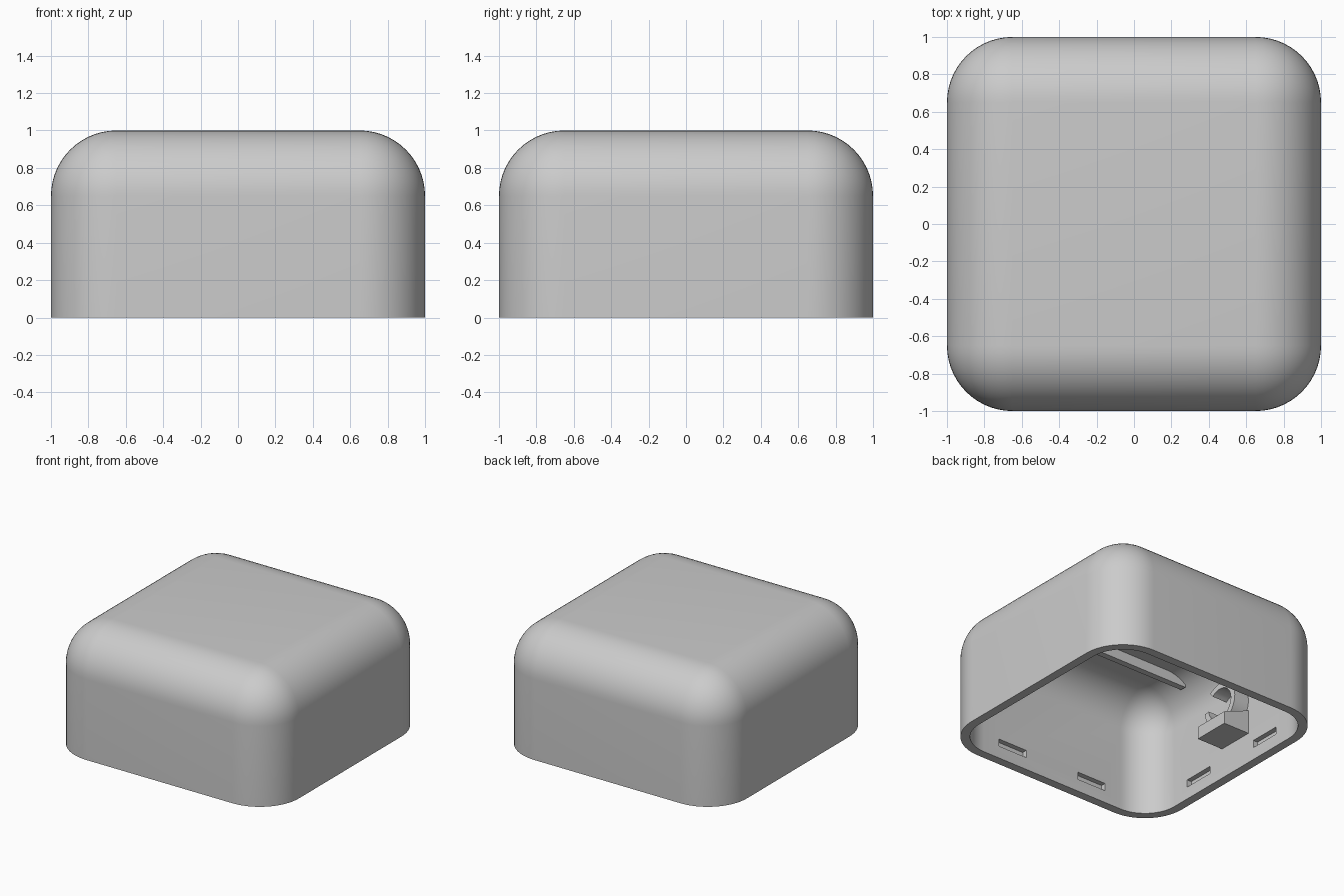
import bpy
import bmesh
import math
from mathutils import Vector

default = bpy.data.objects.get("Cube")
if default:
    bpy.data.objects.remove(default, do_unlink=True)

WALL = 0.07
INNER = 1 - WALL

grey = bpy.data.materials.new("light grey plastic")
grey.use_nodes = True
colour = (0.6, 0.6, 0.6, 1)
grey.diffuse_color = colour
grey.node_tree.nodes["Principled BSDF"].inputs["Base Color"].default_value = colour


def make_object(name, bm):
    bmesh.ops.recalc_face_normals(bm, faces=bm.faces)
    mesh = bpy.data.meshes.new(name)
    bm.to_mesh(mesh)
    bm.free()
    mesh.materials.append(grey)
    obj = bpy.data.objects.new(name, mesh)
    bpy.context.collection.objects.link(obj)
    return obj


def add_box(bm, low, high):
    low, high = Vector(low), Vector(high)
    verts = bmesh.ops.create_cube(bm, size=1)["verts"]
    for v in verts:
        v.co = (low + high) / 2 + v.co * (high - low)
    return verts


def rounded_block(name, half, bottom, top, radius):
    """Square block with every edge rounded except those around its base."""
    bm = bmesh.new()
    add_box(bm, (-half, -half, bottom), (half, half, top))
    edges = [e for e in bm.edges if max(v.co.z for v in e.verts) > bottom + 0.01]
    bmesh.ops.bevel(bm, geom=edges, offset=radius, offset_type='OFFSET',
                    segments=14, profile=0.5, affect='EDGES', clamp_overlap=False)
    return make_object(name, bm)


def extrude_profile(name, points, axis_vector):
    bm = bmesh.new()
    face = bm.faces.new([bm.verts.new(p) for p in points])
    new = bmesh.ops.extrude_face_region(bm, geom=[face])["geom"]
    bmesh.ops.translate(bm, vec=axis_vector,
                        verts=[g for g in new if isinstance(g, bmesh.types.BMVert)])
    return make_object(name, bm)


def smooth(obj):
    bpy.ops.object.select_all(action='DESELECT')
    obj.select_set(True)
    bpy.context.view_layer.objects.active = obj
    bpy.ops.object.shade_smooth_by_angle(angle=math.radians(30))


def subtract(obj, cutter):
    mod = obj.modifiers.new("cut", 'BOOLEAN')
    mod.operation = 'DIFFERENCE'
    mod.solver = 'EXACT'
    mod.object = cutter
    cutter.hide_render = True
    bpy.ops.object.select_all(action='DESELECT')
    obj.select_set(True)
    bpy.context.view_layer.objects.active = obj
    bpy.ops.object.modifier_apply(modifier=mod.name)
    bpy.data.objects.remove(cutter, do_unlink=True)


# Hollow cover, open underneath
shell = rounded_block("cover_shell", 1, 0, 1, 0.35)
subtract(shell, rounded_block("cavity_cutter", INNER, -0.2, INNER, 0.28))

# Two shallow snap slots on the inside of each wall
bm = bmesh.new()
for side in (-1, 1):
    for along in (-0.375, 0.375):
        reach = sorted((side * 0.85, side * (INNER + 0.04)))
        add_box(bm, (reach[0], along - 0.13, 0.1), (reach[1], along + 0.13, 0.16))
        add_box(bm, (along - 0.13, reach[0], 0.1), (along + 0.13, reach[1], 0.16))
subtract(shell, make_object("slot_cutter", bm))
smooth(shell)

# Ribs under the top, running into the rounded walls
for name, y in (("front_rib", -0.42), ("back_rib", 0.42)):
    bm = bmesh.new()
    add_box(bm, (-0.82, y - 0.025, 0.85), (0.82, y + 0.025, 0.95))
    make_object(name, bm)

# Bracket block with a sloping top on the side wall
back = -INNER - 0.01
profile = [(back, -0.11, 0.245), (-0.7, -0.11, 0.245),
           (-0.7, -0.11, 0.345), (back, -0.11, 0.44)]
extrude_profile("bracket_block", profile, (0, 0.3, 0))


# Open cable clip standing on the bracket
def clip_arc(name, start, end, steps):
    angles = [math.radians(start + (end - start) * i / steps) for i in range(steps + 1)]
    ring = [(0.17, a) for a in angles] + [(0.125, a) for a in reversed(angles)]
    points = [(back, 0.02 + r * math.cos(a), 0.52 + r * math.sin(a)) for r, a in ring]
    smooth(extrude_profile(name, points, (0.14, 0, 0)))


clip_arc("clip_hook", -90, 130, 24)
clip_arc("clip_stub", 185, 270, 10)
